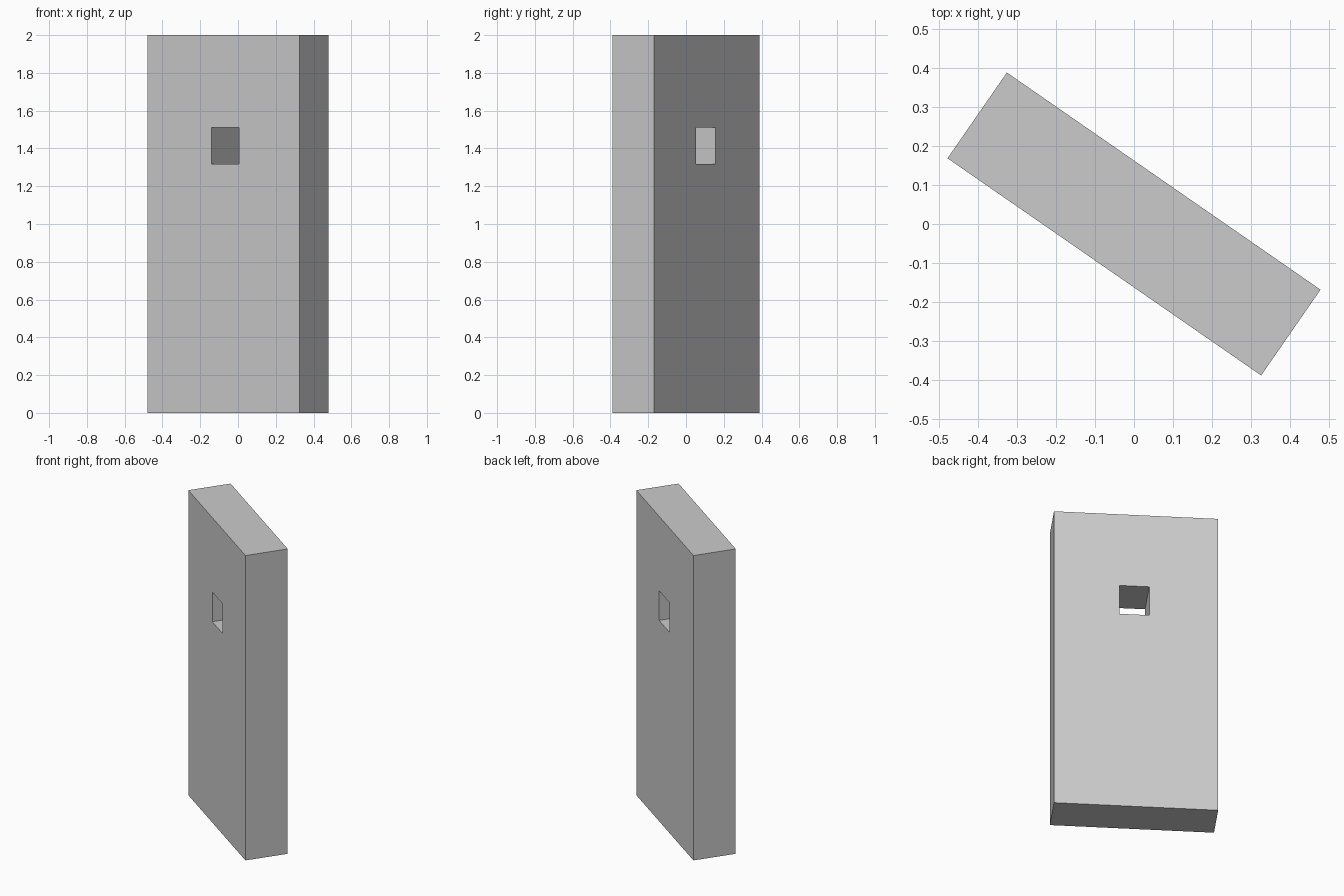
import bpy
from math import radians
from mathutils import Matrix, Vector

if "Cube" in bpy.data.objects:
    bpy.data.objects.remove(bpy.data.objects["Cube"])

TURN = Matrix.Rotation(radians(-34.7), 4, 'Z')


def box(name, lo, hi):
    """Box between two corners in the slab's own axes, turned about z."""
    lo, hi = Vector(lo), Vector(hi)
    bpy.ops.mesh.primitive_cube_add(size=1)
    ob = bpy.context.object
    ob.name = name
    ob.data.transform(TURN @ Matrix.Translation((lo + hi) / 2)
                      @ Matrix.Diagonal((*(hi - lo), 1)))
    return ob


# Upright slab
slab = box("slab", (-0.49, -0.134, 0), (0.49, 0.134, 2))

# Rectangular window cut right through the slab
cutter = box("window_cutter", (-0.079, -0.3, 1.317), (0.099, 0.3, 1.512))
cut = slab.modifiers.new("window", 'BOOLEAN')
cut.operation = 'DIFFERENCE'
cut.solver = 'EXACT'
cut.object = cutter

# Apply the cut and remove the helper
bpy.context.view_layer.objects.active = slab
bpy.ops.object.modifier_apply(modifier=cut.name)
bpy.data.objects.remove(cutter)
